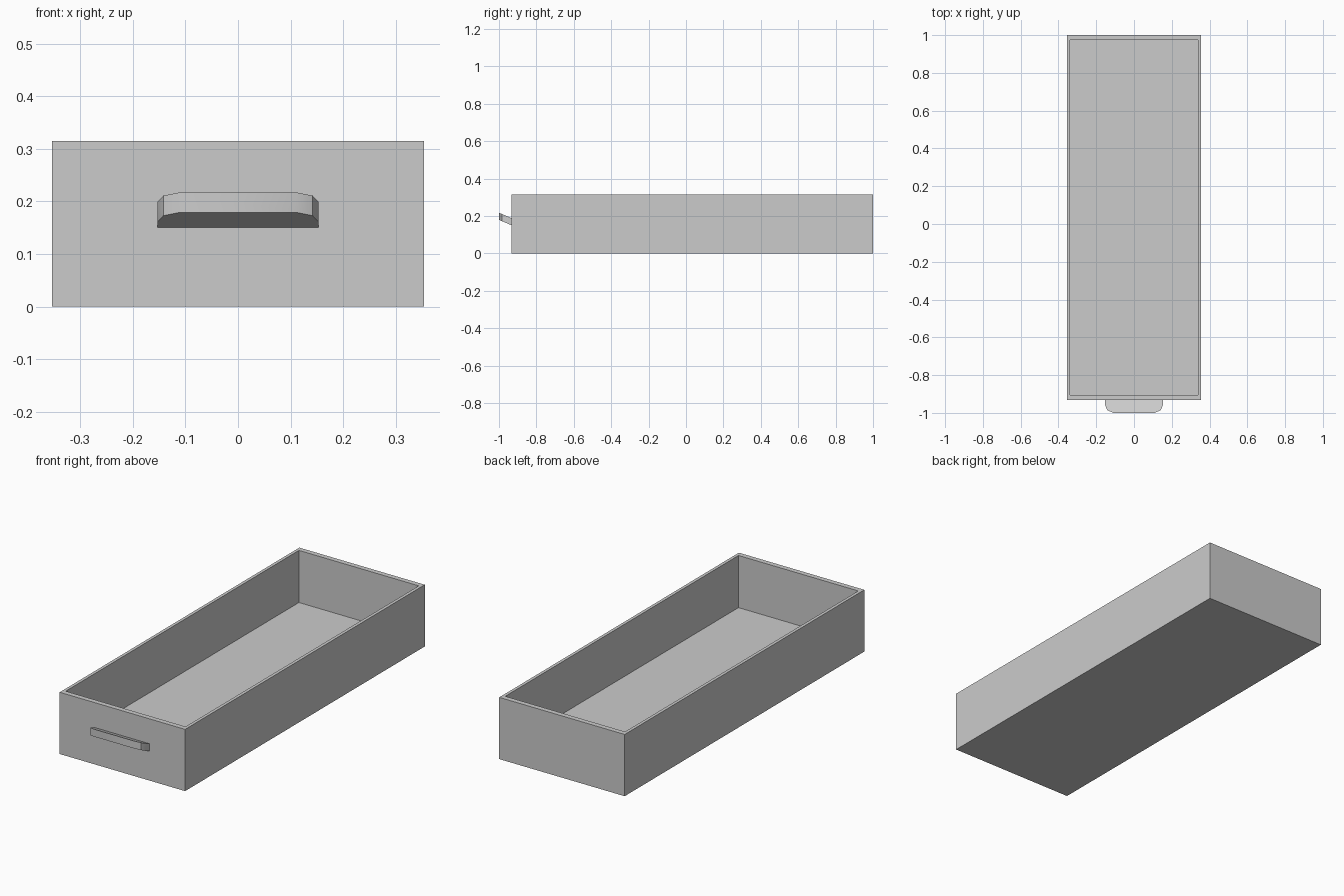
import bpy, bmesh

cube = bpy.data.objects.get("Cube")
if cube:
    bpy.data.objects.remove(cube, do_unlink=True)

grey = bpy.data.materials.new("plain grey")
grey.use_nodes = True
colour = (0.6, 0.6, 0.6, 1)
grey.diffuse_color = colour
grey.node_tree.nodes["Principled BSDF"].inputs["Base Color"].default_value = colour

FRONT, BACK, HALF_W, HEIGHT = -0.932, 1.0, 0.354, 0.315
SIDE_WALL, END_WALL, FLOOR = 0.016, 0.026, 0.049


def finish(name, bm):
    bmesh.ops.recalc_face_normals(bm, faces=bm.faces)
    mesh = bpy.data.meshes.new(name)
    bm.to_mesh(mesh)
    bm.free()
    mesh.materials.append(grey)
    obj = bpy.data.objects.new(name, mesh)
    bpy.context.collection.objects.link(obj)
    return obj


def ring(bm, half_w, front, back, z):
    corners = ((-half_w, front), (half_w, front), (half_w, back), (-half_w, back))
    return [bm.verts.new((x, y, z)) for x, y in corners]


# Open tray: outer walls, rim, inner walls and floor as joined rings
bm = bmesh.new()
inner = (HALF_W - SIDE_WALL, FRONT + END_WALL, BACK - END_WALL)
rings = [ring(bm, HALF_W, FRONT, BACK, 0),
         ring(bm, HALF_W, FRONT, BACK, HEIGHT),
         ring(bm, *inner, HEIGHT),
         ring(bm, *inner, FLOOR)]
for a, b in zip(rings, rings[1:]):
    for i in range(4):
        j = (i + 1) % 4
        bm.faces.new((a[i], a[j], b[j], b[i]))
bm.faces.new(rings[0])
bm.faces.new(rings[-1])
finish("drawer_box", bm)

# Pull handle: mirrored rounded outline, sheared upwards towards the front
half = [(0.153, FRONT), (0.153, -0.958), (0.142, -0.985), (0.11, -1.0)]
outline = half + [(-x, y) for x, y in reversed(half)]
SLOPE, THICKNESS = 0.43, 0.038
bm = bmesh.new()
low, high = [[bm.verts.new((x, y, 0.15 + (FRONT - y) * SLOPE + lift)) for x, y in outline]
             for lift in (0, THICKNESS)]
bm.faces.new(low)
bm.faces.new(high)
for i in range(len(outline)):
    j = (i + 1) % len(outline)
    bm.faces.new((low[i], low[j], high[j], high[i]))
handle = finish("pull_handle", bm)
bpy.ops.object.select_all(action="DESELECT")
handle.select_set(True)
bpy.context.view_layer.objects.active = handle
bpy.ops.object.shade_smooth_by_angle()
